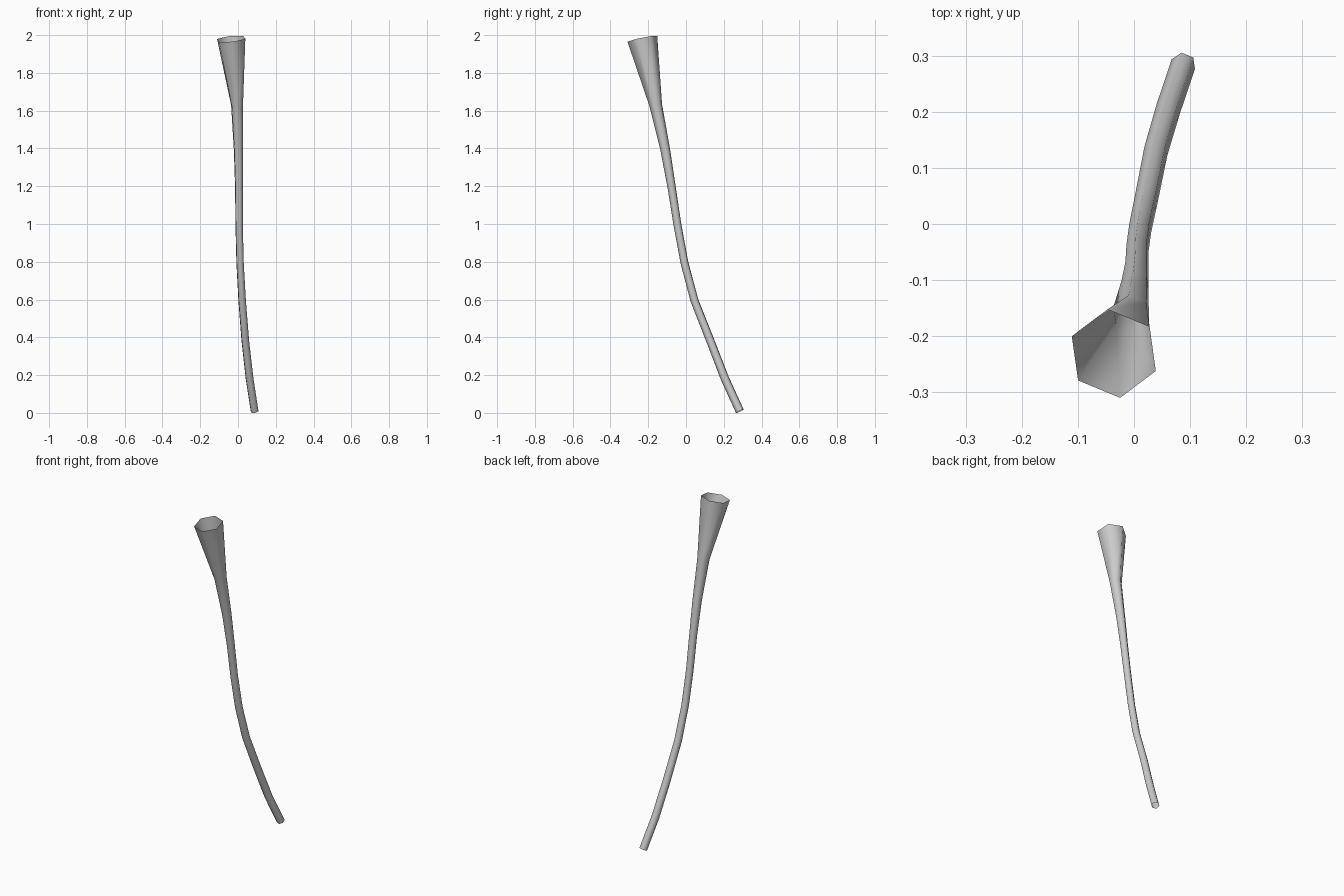
import bpy, bmesh, math
from mathutils import Vector

if "Cube" in bpy.data.objects:
    bpy.data.objects.remove(bpy.data.objects["Cube"])

# Centre line (x, y, z) and radius of the curved, flaring six-sided tube
PATH = [
    (0.088, 0.285, 0.015, 0.0225),
    (0.061, 0.205, 0.190, 0.0225),
    (0.039, 0.130, 0.385, 0.0220),
    (0.022, 0.045, 0.600, 0.0215),
    (0.011, -0.008, 0.800, 0.0210),
    (0.006, -0.045, 1.000, 0.0210),
    (0.005, -0.076, 1.200, 0.0220),
    (0.002, -0.110, 1.400, 0.0260),
    (-0.005, -0.160, 1.635, 0.0340),
    (-0.036, -0.231, 1.986, 0.0810),
]
SIDES, TURN = 6, math.radians(-22)

bm = bmesh.new()
pts = [Vector(p[:3]) for p in PATH]
rings = []
for i, p in enumerate(pts):
    tangent = (pts[min(i + 1, len(pts) - 1)] - pts[max(i - 1, 0)]).normalized()
    u = Vector((1, 0, 0))
    u = (u - tangent * u.dot(tangent)).normalized()
    v = tangent.cross(u)
    ring = []
    for k in range(SIDES):
        a = TURN + k * math.tau / SIDES
        ring.append(bm.verts.new(p + (u * math.cos(a) + v * math.sin(a)) * PATH[i][3]))
    rings.append(ring)

# Tube wall, open at the flared mouth and at the foot
for lo, hi in zip(rings, rings[1:]):
    for k in range(SIDES):
        n = (k + 1) % SIDES
        bm.faces.new((lo[k], lo[n], hi[n], hi[k])).smooth = True

# Stand on the ground
low = min(w.co.z for w in bm.verts)
bmesh.ops.translate(bm, verts=bm.verts, vec=(0, 0, -low))

mesh = bpy.data.meshes.new("flared_stem")
bm.to_mesh(mesh)
bm.free()
obj = bpy.data.objects.new("flared_stem", mesh)
bpy.context.collection.objects.link(obj)
